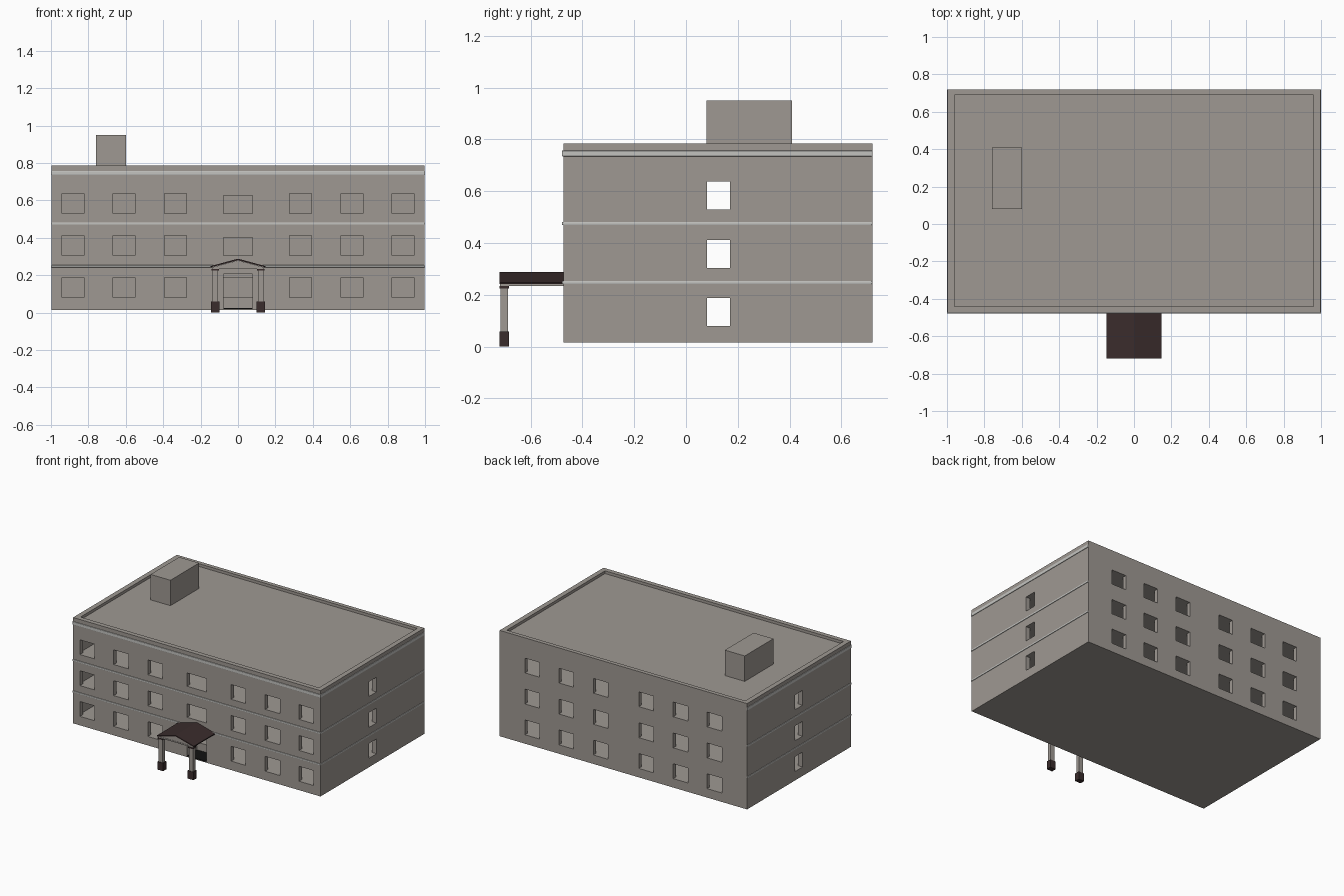
import bpy, bmesh

if "Cube" in bpy.data.objects:
    bpy.data.objects.remove(bpy.data.objects["Cube"])


def material(name, rgb):
    m = bpy.data.materials.new(name)
    m.diffuse_color = (*rgb, 1)
    m.use_nodes = True
    m.node_tree.nodes["Principled BSDF"].inputs["Base Color"].default_value = m.diffuse_color
    return m


WALL = material("warm grey wall", (0.345, 0.318, 0.29))
TRIM = material("light grey trim", (0.55, 0.55, 0.53))
BROWN = material("dark brown", (0.042, 0.025, 0.025))
BLACK = material("black threshold", (0.006, 0.006, 0.006))


def add_object(name, bm, mat):
    bmesh.ops.recalc_face_normals(bm, faces=bm.faces)
    me = bpy.data.meshes.new(name)
    bm.to_mesh(me)
    bm.free()
    me.materials.append(mat)
    ob = bpy.data.objects.new(name, me)
    bpy.context.collection.objects.link(ob)
    return ob


def box(name, x, y, z, mat, bevel=0):
    bm = bmesh.new()
    bmesh.ops.create_cube(bm, size=1)
    for v in bm.verts:
        v.co = [r[0] if c < 0 else r[1] for c, r in zip(v.co, (x, y, z))]
    ob = add_object(name, bm, mat)
    if bevel:
        mod = ob.modifiers.new("rounding", "BEVEL")
        mod.width, mod.segments = bevel, 2
    return ob


def prism(name, profile, y, mat):
    """Extrude an xz profile along y."""
    bm = bmesh.new()
    f = bm.faces.new([bm.verts.new((px, y[0], pz)) for px, pz in profile])
    ext = bmesh.ops.extrude_face_region(bm, geom=[f])["geom"]
    bmesh.ops.translate(bm, vec=(0, y[1] - y[0], 0),
                        verts=[v for v in ext if isinstance(v, bmesh.types.BMVert)])
    return add_object(name, bm, mat)


def carved_block(name, outer, voids, mat):
    """Box with box-shaped voids removed: faces are made where solid meets void."""
    cuts = [sorted({round(c, 4) for b in [outer] + voids for c in b[a]
                    if outer[a][0] <= c <= outer[a][1]}) for a in range(3)]
    n = [len(c) - 1 for c in cuts]
    solid = {}
    for i in range(n[0]):
        for j in range(n[1]):
            for k in range(n[2]):
                mid = [(cuts[a][q] + cuts[a][q + 1]) / 2 for a, q in enumerate((i, j, k))]
                solid[i, j, k] = not any(all(b[a][0] < mid[a] < b[a][1] for a in range(3))
                                         for b in voids)
    bm = bmesh.new()
    verts = {}

    def vert(p):
        if p not in verts:
            verts[p] = bm.verts.new([cuts[a][p[a]] for a in range(3)])
        return verts[p]

    for cell, filled in solid.items():
        if not filled:
            continue
        for a in range(3):
            for side in (0, 1):
                other = list(cell)
                other[a] += 2 * side - 1
                if solid.get(tuple(other)):
                    continue
                loop = []
                for u, w in ((0, 0), (1, 0), (1, 1), (0, 1)):
                    p = list(cell)
                    p[a] += side
                    p[(a + 1) % 3] += u
                    p[(a + 2) % 3] += w
                    loop.append(vert(tuple(p)))
                bm.faces.new(loop if side else loop[::-1])
    me = bpy.data.meshes.new(name)
    bm.to_mesh(me)
    bm.free()
    me.materials.append(mat)
    ob = bpy.data.objects.new(name, me)
    bpy.context.collection.objects.link(ob)


# Main block: hollow storeys, window openings, door and sunken roof
X, F, B = 0.996, -0.474, 0.72
IX, IF, IB = 0.96, -0.44, 0.69
voids = [((-IX, IX), (IF, IB), (0.765, 0.9))]
for z0, z1 in ((0.08, 0.188), (0.304, 0.412), (0.53, 0.637)):
    voids.append(((-IX, IX), (IF, IB), (z0, z1)))
    voids.append(((-2, 2), (0.082, 0.17), (z0, z1)))
    for s in (-1, 1):
        for c in (0.335, 0.61, 0.882):
            voids.append(((s * c - 0.059, s * c + 0.059), (-1, IF), (z0, z1)))
        for c in (0.183, 0.46, 0.733):
            voids.append(((s * c - 0.059, s * c + 0.059), (IB, 1), (z0, z1)))
    if z0 > 0.2:
        voids.append(((-0.078, 0.078), (-1, IF), (z0, z1 - 0.01)))
voids.append(((-0.078, 0.078), (-1, -0.36), (0.02, 0.205)))
carved_block("building_shell", ((-X, X), (F, B), (0.015, 0.785)), voids, WALL)
box("door_threshold", (-0.077, 0.077), (F, -0.361), (0.02, 0.025), BLACK)

# Roof hut
box("roof_hut", (-0.76, -0.60), (0.08, 0.41), (0.765, 0.95), WALL)

# Trim bands on the front and both sides
for i, (z0, z1) in enumerate(((0.242, 0.253), (0.47, 0.482), (0.735, 0.757))):
    box(f"front_band_{i}", (-1, 1), (-0.479, F + 0.003), (z0, z1), TRIM, 0.002)
    for s in (-1, 1):
        box(f"side_band_{i}", sorted((s * 0.993, s)), (-0.478, B - 0.001), (z0, z1), TRIM, 0.002)

# Porch columns
for s in (-1, 1):
    def span(r):
        return sorted((s * 0.122 - r, s * 0.122 + r))
    box("column_base", span(0.023), (-0.72, -0.683), (0, 0.058), BROWN)
    box("column_shaft", span(0.016), (-0.716, -0.688), (0.058, 0.224), WALL)
    box("column_capital", span(0.02), (-0.72, -0.684), (0.224, 0.234), BROWN)

# Porch ceiling, gable and pitched roof
box("porch_ceiling", (-0.14, 0.14), (-0.718, F), (0.234, 0.243), WALL)
prism("porch_gable", [(-0.135, 0.243), (0.135, 0.243), (0, 0.279)], (-0.716, F), WALL)
prism("porch_roof", [(-0.148, 0.241), (0, 0.28), (0.148, 0.241),
                     (0.148, 0.248), (0, 0.288), (-0.148, 0.248)], (-0.72, F), BROWN)
